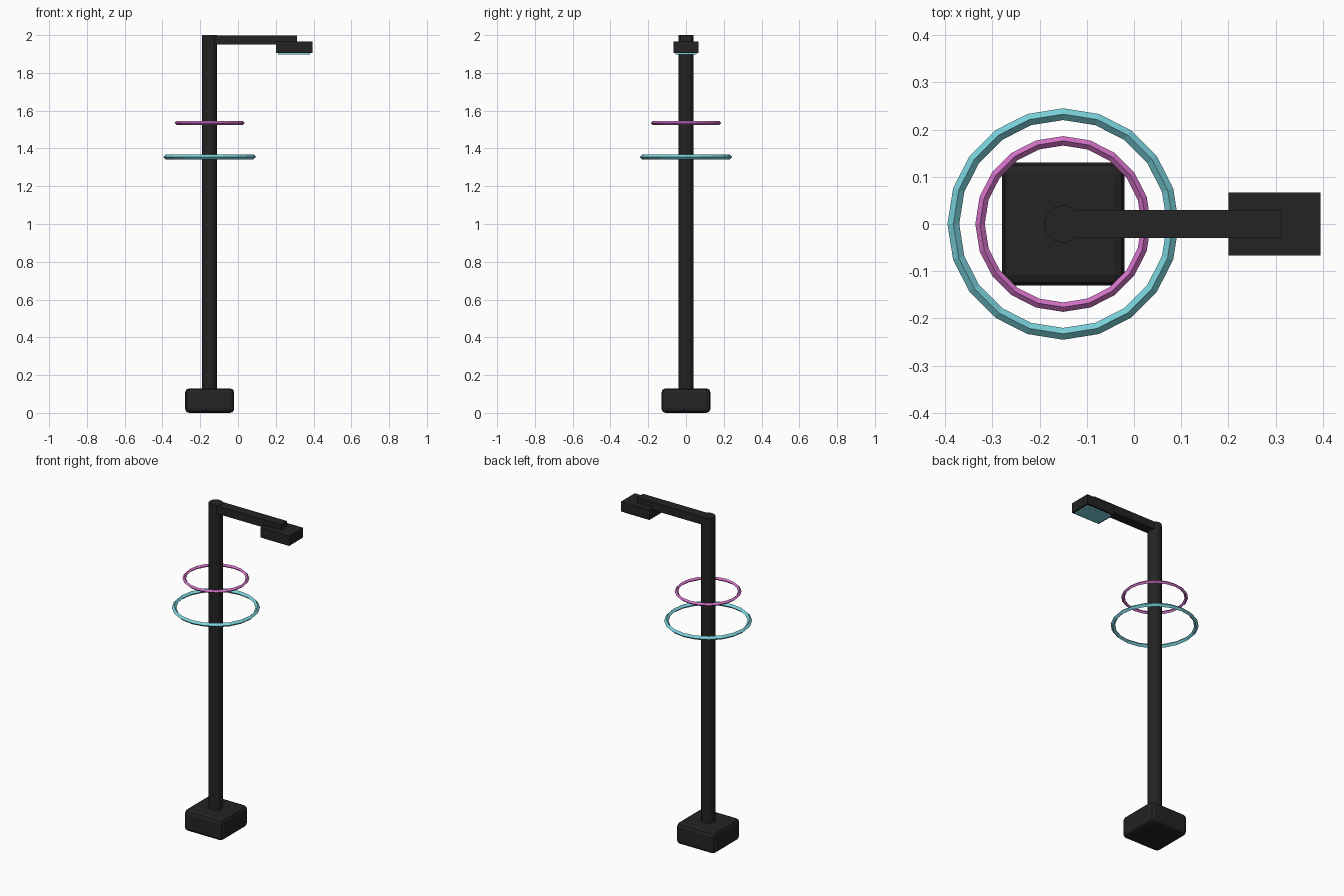
import bpy

if "Cube" in bpy.data.objects:
    bpy.data.objects.remove(bpy.data.objects["Cube"])


def material(name, rgb):
    m = bpy.data.materials.new(name)
    m.diffuse_color = (*rgb, 1.0)
    m.use_nodes = True
    m.node_tree.nodes["Principled BSDF"].inputs["Base Color"].default_value = m.diffuse_color
    return m


BLACK = material("black metal", (0.017, 0.017, 0.017))
CYAN = material("cyan glow", (0.20, 0.65, 0.72))
PINK = material("pink glow", (0.66, 0.17, 0.58))
POLE_X = -0.15


def finish(name, mat):
    o = bpy.context.object
    o.name = name
    o.data.materials.append(mat)
    return o


def box(name, x, y, z, mat):
    """Box from (min, max) ranges, with y given as a half width."""
    bpy.ops.mesh.primitive_cube_add(
        size=1, location=((x[0] + x[1]) / 2, 0, (z[0] + z[1]) / 2))
    o = finish(name, mat)
    o.scale = (x[1] - x[0], 2 * y, z[1] - z[0])
    bpy.ops.object.transform_apply(location=False, rotation=False, scale=True)
    return o


def ring(name, z, outer, thick, mat):
    """Low-poly ring with a diamond cross-section."""
    bpy.ops.mesh.primitive_torus_add(
        location=(POLE_X, 0, z), major_segments=20, minor_segments=4,
        major_radius=outer - thick, minor_radius=thick)
    finish(name, mat)
    bpy.ops.object.shade_flat()


# Bevelled foot
base = box("base", (-0.28, -0.02), 0.13, (0, 0.13), BLACK)
bevel = base.modifiers.new("bevel", 'BEVEL')
bevel.width = 0.022
bevel.segments = 2

# Pole
bpy.ops.mesh.primitive_cylinder_add(vertices=12, radius=0.04, depth=1.9,
                                    location=(POLE_X, 0, 1.05))
finish("pole", BLACK)

# Arm, lamp head and light panel
box("arm", (POLE_X, 0.313), 0.03, (1.95, 1.998), BLACK)
box("lamp_head", (0.2, 0.395), 0.067, (1.905, 1.965), BLACK)
box("light_panel", (0.212, 0.382), 0.055, (1.897, 1.906), CYAN)

# Floating rings
ring("lower_ring", 1.355, 0.245, 0.0125, CYAN)
ring("upper_ring", 1.535, 0.186, 0.01, PINK)
